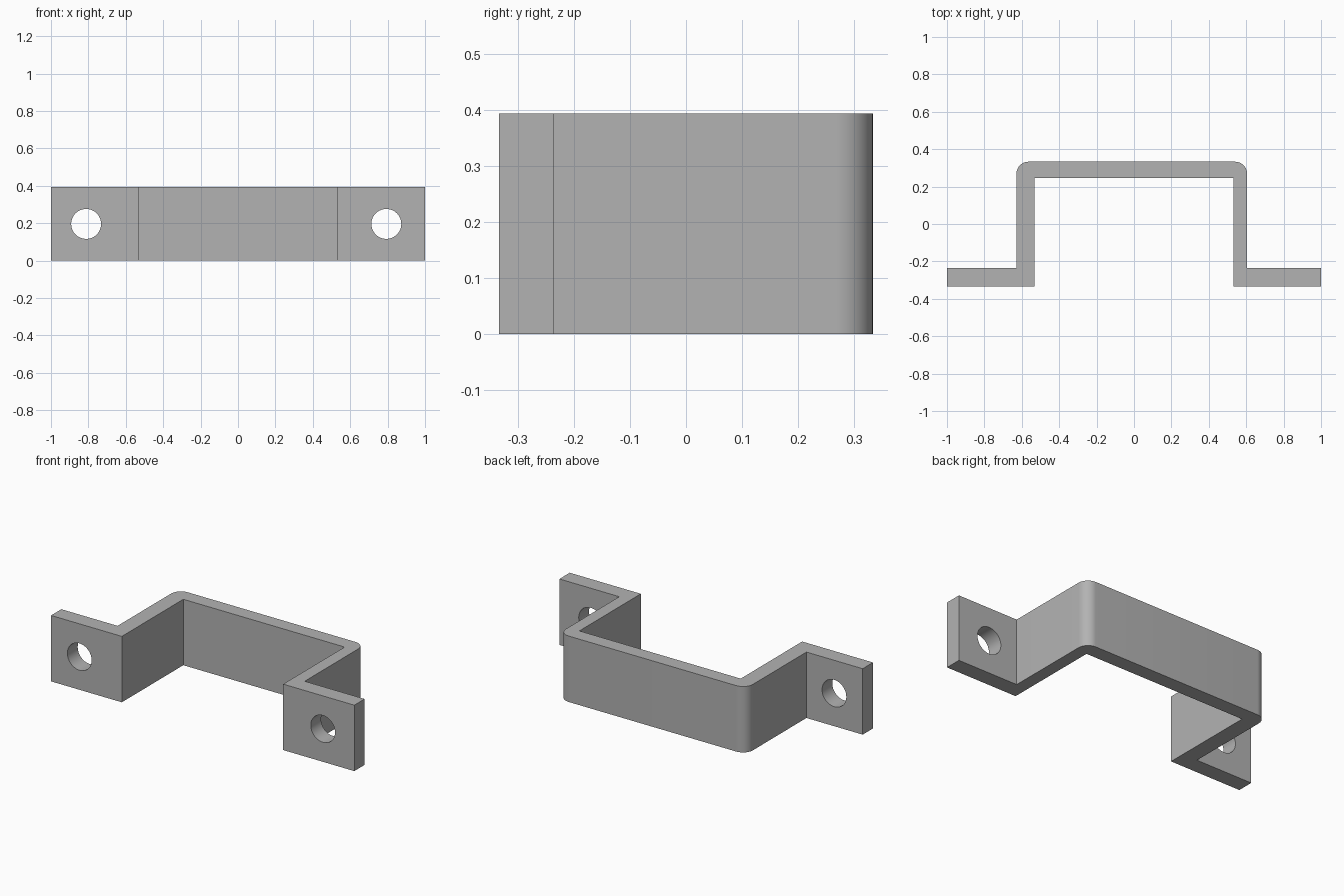
import bpy, bmesh
from math import cos, sin, pi, radians

HEIGHT = 0.393
FRONT, BACK = -0.333, 0.333
FLANGE_BACK, INNER_BACK = -0.236, 0.246
CORNER = 0.065

cube = bpy.data.objects.get("Cube")
if cube:
    bpy.data.objects.remove(cube, do_unlink=True)

# Plain grey metal
metal = bpy.data.materials.new("grey metal")
metal.use_nodes = True
grey = (0.45, 0.45, 0.45, 1)
metal.diffuse_color = grey
metal.node_tree.nodes["Principled BSDF"].inputs["Base Color"].default_value = grey


def arc(cx, cy, start, end, steps=12):
    """Points of a rounded corner, swept between two angles."""
    angles = [start + (end - start) * i / steps for i in range(steps + 1)]
    return [(cx + CORNER * cos(a), cy + CORNER * sin(a)) for a in angles]


# Bracket outline seen from above: flange, leg, bridge, leg, flange
left_out, left_in, right_in, right_out = 0.605, 0.531, -0.533, -0.629
outline = [(-1, FRONT), (right_in, FRONT), (right_in, INNER_BACK),
           (left_in, INNER_BACK), (left_in, FRONT), (1, FRONT),
           (1, FLANGE_BACK), (left_out, FLANGE_BACK)]
outline += arc(left_out - CORNER, BACK - CORNER, 0, pi / 2)
outline += arc(right_out + CORNER, BACK - CORNER, pi / 2, pi)
outline += [(right_out, FLANGE_BACK), (-1, FLANGE_BACK)]

bm = bmesh.new()
base = bm.faces.new([bm.verts.new((x, y, 0)) for x, y in outline])
top = bmesh.ops.extrude_face_region(bm, geom=[base])["geom"]
bmesh.ops.translate(bm, vec=(0, 0, HEIGHT),
                    verts=[v for v in top if isinstance(v, bmesh.types.BMVert)])
bmesh.ops.recalc_face_normals(bm, faces=bm.faces)
mesh = bpy.data.meshes.new("bracket")
bm.to_mesh(mesh)
bm.free()
mesh.materials.append(metal)
bracket = bpy.data.objects.new("bracket", mesh)
bpy.context.collection.objects.link(bracket)

# Round screw hole through each flange
cutters = []
for side, x in (("right", -0.812), ("left", 0.793)):
    bpy.ops.mesh.primitive_cylinder_add(vertices=48, radius=0.08, depth=0.3,
                                        location=(x, (FRONT + FLANGE_BACK) / 2, HEIGHT / 2),
                                        rotation=(pi / 2, 0, 0))
    cutter = bpy.context.object
    cutter.name = side + "_hole_cutter"
    cutter.data.materials.append(metal)
    cutter.hide_render = True
    cutters.append(cutter)
    cut = bracket.modifiers.new(side + "_hole", 'BOOLEAN')
    cut.operation = 'DIFFERENCE'
    cut.solver = 'EXACT'
    cut.object = cutter

# Bake the holes, drop the cutters, then smooth the round surfaces
bpy.ops.object.select_all(action='DESELECT')
bracket.select_set(True)
bpy.context.view_layer.objects.active = bracket
for name in [m.name for m in bracket.modifiers]:
    bpy.ops.object.modifier_apply(modifier=name)
for cutter in cutters:
    bpy.data.objects.remove(cutter, do_unlink=True)
bpy.ops.object.shade_smooth_by_angle(angle=radians(30))
